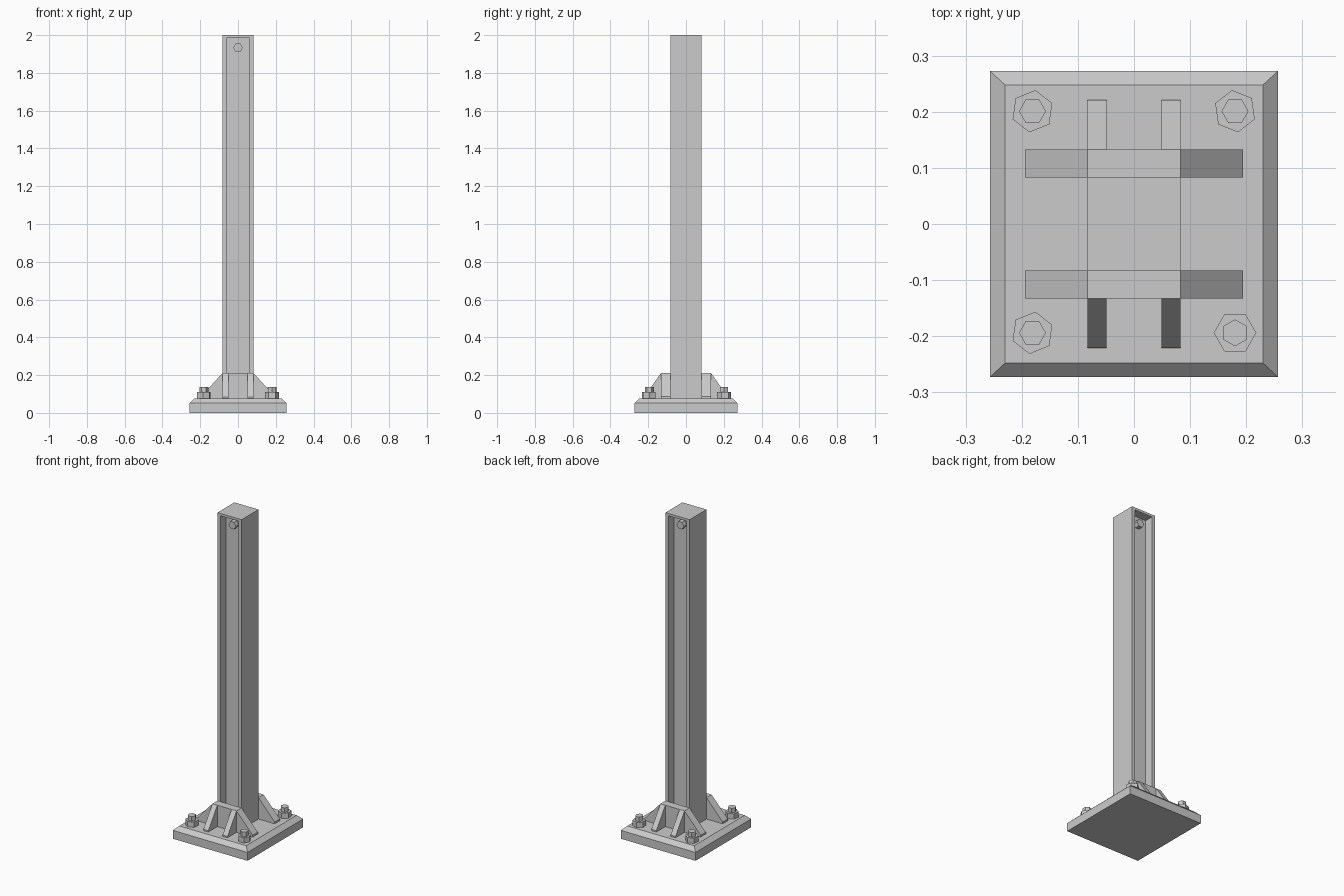
import bpy
import bmesh
import math
from mathutils import Matrix

cube = bpy.data.objects.get("Cube")
if cube:
    bpy.data.objects.remove(cube, do_unlink=True)

GREY = (0.6, 0.6, 0.6, 1)
steel = bpy.data.materials.new("grey_steel")
steel.use_nodes = True
steel.diffuse_color = GREY
steel.node_tree.nodes["Principled BSDF"].inputs["Base Color"].default_value = GREY

BASE_TOP = 0.077
HALF = 0.083          # half width of the post
PLATE = 0.133         # outer face of the gusset plates
GUSSET_TOP = 0.21


def finish(name, bm):
    bmesh.ops.recalc_face_normals(bm, faces=bm.faces)
    mesh = bpy.data.meshes.new(name)
    bm.to_mesh(mesh)
    bm.free()
    mesh.materials.append(steel)
    obj = bpy.data.objects.new(name, mesh)
    bpy.context.collection.objects.link(obj)
    return obj


def prism(name, outline, axis, start, end):
    """Extrude a 2D outline along an axis; its points fill the other two axes in order."""
    bm = bmesh.new()

    def place(p, depth):
        co = list(p)
        co.insert("xyz".index(axis), depth)
        return bm.verts.new(co)

    face = bm.faces.new([place(p, start) for p in outline])
    new = bmesh.ops.extrude_face_region(bm, geom=[face])["geom"]
    shift = [0, 0, 0]
    shift["xyz".index(axis)] = end - start
    bmesh.ops.translate(bm, vec=shift,
                        verts=[v for v in new if isinstance(v, bmesh.types.BMVert)])
    return finish(name, bm)


def hexagon(name, location, radius, length, turn=0, rotation=Matrix()):
    bm = bmesh.new()
    spin = rotation @ Matrix.Rotation(math.radians(turn), 4, "Z")
    bmesh.ops.create_cone(bm, cap_ends=True, segments=6, radius1=radius, radius2=radius,
                          depth=length, matrix=Matrix.Translation(location) @ spin)
    return finish(name, bm)


def rectangle(w, h):
    return [(-w, -h), (w, -h), (w, h), (-w, h)]


# Base plate with a chamfered upper rim
base = prism("base_plate", rectangle(0.257, 0.273), "z", 0, BASE_TOP)
bm = bmesh.new()
bm.from_mesh(base.data)
for v in bm.verts:
    if v.co.z > 0.05:
        v.co.x *= 0.23 / 0.257
        v.co.y *= 0.248 / 0.273
bm.to_mesh(base.data)
bm.free()
prism("base_plate_edge", rectangle(0.257, 0.273), "z", 0, 0.052)
bm = bmesh.new()
bm.from_mesh(base.data)
for v in bm.verts:
    if v.co.z < 0.01:
        v.co.z = 0.052
bm.to_mesh(base.data)
bm.free()

# Post: central web, two flanges and a closed cap
WEB, INNER, CAP = 0.028, 0.062, 1.985
prism("post_web", rectangle(INNER, WEB), "z", BASE_TOP, CAP)
prism("post_cap", rectangle(HALF, HALF), "z", CAP, 2)
for side, label in ((1, "left"), (-1, "right")):
    prism("post_flange_" + label,
          [(side * INNER, -HALF), (side * HALF, -HALF), (side * HALF, HALF), (side * INNER, HALF)],
          "z", BASE_TOP, CAP)

# Front and back gusset plates, ribs and web bolts
for side, label in ((-1, "front"), (1, "back")):
    prism("gusset_plate_" + label,
          [(-0.194, BASE_TOP), (0.194, BASE_TOP), (0.194, 0.088), (HALF, GUSSET_TOP),
           (-HALF, GUSSET_TOP), (-0.194, 0.088)], "y", side * HALF, side * PLATE)
    for sx, word in ((1, "left"), (-1, "right")):
        prism("rib_" + label + "_" + word,
              [(side * PLATE, BASE_TOP), (side * 0.221, BASE_TOP), (side * 0.221, 0.085),
               (side * PLATE, GUSSET_TOP)], "x", sx * 0.049, sx * HALF)
    hexagon("web_bolt_" + label, (0, side * (WEB + 0.014), 1.933), 0.025, 0.03, 30,
            Matrix.Rotation(math.pi / 2, 4, "X"))

# Anchor bolts: wide nut with a narrower bolt end on top
for x, y, nut_turn, bolt_turn, label in (
        (-0.181, 0.201, -8, 30, "back_right"), (0.18, 0.201, 8, 30, "back_left"),
        (-0.181, -0.194, -8, 30, "front_right"), (0.18, -0.194, 30, 0, "front_left")):
    hexagon("anchor_nut_" + label, (x, y, 0.093), 0.038, 0.034, nut_turn)
    hexagon("anchor_bolt_" + label, (x, y, 0.115), 0.024, 0.046, bolt_turn)
